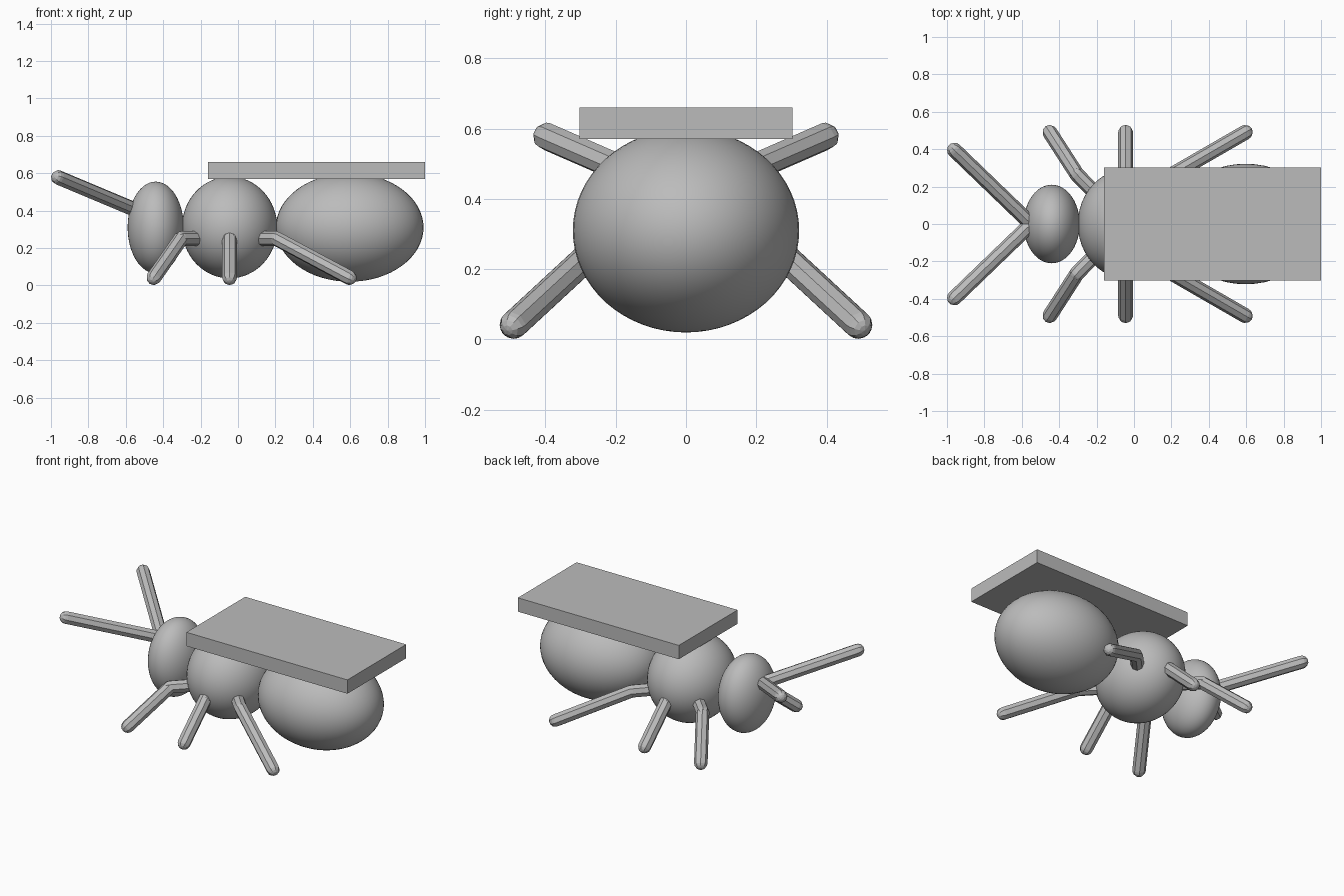
import bpy
import bmesh
from mathutils import Matrix, Vector

cube = bpy.data.objects.get("Cube")
if cube:
    bpy.data.objects.remove(cube, do_unlink=True)

grey = bpy.data.materials.new("plain grey")
grey.use_nodes = True
colour = (0.5, 0.5, 0.5, 1)
grey.diffuse_color = colour
grey.node_tree.nodes["Principled BSDF"].inputs["Base Color"].default_value = colour

LIMB_RADIUS = 0.04
LIMB_SIDES = 8


def add_object(name, bm, smooth=False):
    mesh = bpy.data.meshes.new(name)
    for face in bm.faces:
        face.smooth = smooth
    bm.to_mesh(mesh)
    bm.free()
    mesh.materials.append(grey)
    obj = bpy.data.objects.new(name, mesh)
    bpy.context.collection.objects.link(obj)
    return obj


def ellipsoid(name, centre, radii):
    bm = bmesh.new()
    place = Matrix.Translation(centre) @ Matrix.Diagonal((*radii, 1))
    bmesh.ops.create_uvsphere(bm, u_segments=48, v_segments=32, radius=1, matrix=place)
    return add_object(name, bm, smooth=True)


def limb(name, points):
    """Faceted rods joined by round joints, ending in a round tip."""
    bm = bmesh.new()
    points = [Vector(p) for p in points]
    for start, end in zip(points, points[1:]):
        along = end - start
        turn = along.to_track_quat("Z", "Y").to_matrix().to_4x4()
        bmesh.ops.create_cone(
            bm, cap_ends=True, segments=LIMB_SIDES, radius1=LIMB_RADIUS,
            radius2=LIMB_RADIUS, depth=along.length,
            matrix=Matrix.Translation((start + end) / 2) @ turn)
        bmesh.ops.create_uvsphere(
            bm, u_segments=LIMB_SIDES, v_segments=LIMB_SIDES, radius=LIMB_RADIUS,
            matrix=Matrix.Translation(end) @ turn)
    return add_object(name, bm)


# Body
ellipsoid("head", (-0.44, 0, 0.31), (0.15, 0.21, 0.245))
ellipsoid("thorax", (-0.045, 0, 0.31), (0.255, 0.29, 0.272))
ellipsoid("abdomen", (0.597, 0, 0.31), (0.395, 0.322, 0.29))

# Flat plate on the back
bm = bmesh.new()
bmesh.ops.create_cube(bm, size=1, matrix=Matrix.Translation((0.42, 0, 0.615))
                      @ Matrix.Diagonal((1.16, 0.605, 0.09, 1)))
add_object("back_plate", bm)

# Legs and antennae, mirrored across y; knee and foot x for each leg
legs = {"front": (-0.305, -0.45), "middle": (-0.045, -0.045), "hind": (0.205, 0.595)}
for side, sign in (("left", -1), ("right", 1)):
    for pair, (knee_x, foot_x) in legs.items():
        limb(f"{pair}_leg_{side}", [(-0.045, 0, 0.25),
                                    (knee_x, sign * 0.265, 0.25),
                                    (foot_x, sign * 0.49, 0.042)])
    limb(f"antenna_{side}", [(-0.55, 0, 0.405), (-0.96, sign * 0.395, 0.577)])
